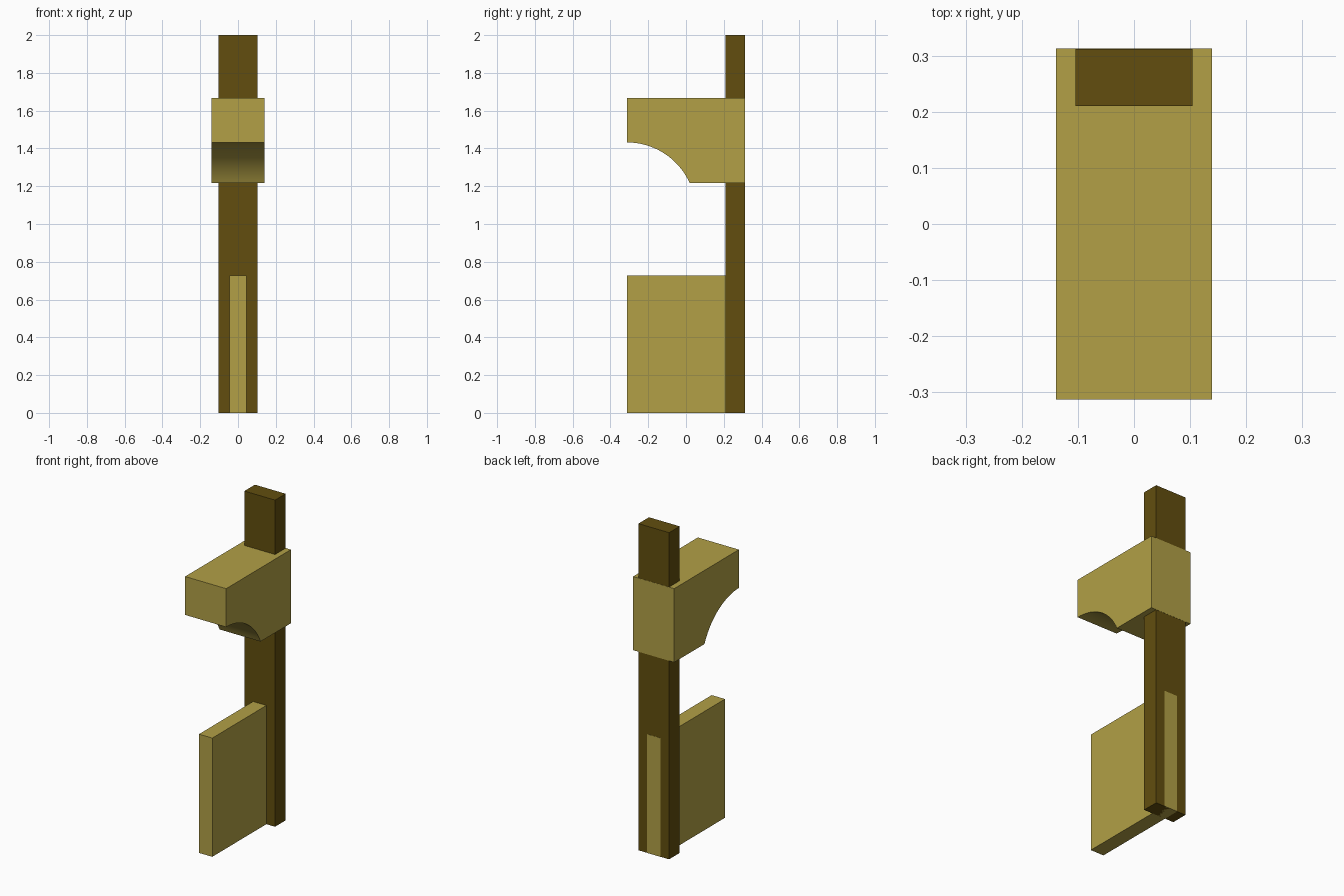
import bpy, bmesh, math

if "Cube" in bpy.data.objects:
    bpy.data.objects.remove(bpy.data.objects["Cube"])


def material(name, rgb):
    m = bpy.data.materials.new(name)
    m.diffuse_color = (*rgb, 1)
    m.use_nodes = True
    m.node_tree.nodes["Principled BSDF"].inputs["Base Color"].default_value = m.diffuse_color
    return m


light_wood = material("light_wood", (0.445, 0.352, 0.061))
dark_wood = material("dark_wood", (0.122, 0.076, 0.0045))


def extrude_profile(name, profile, half_width, mat):
    """Extrude a closed (y, z) profile symmetrically along x."""
    bm = bmesh.new()
    face = bm.faces.new([bm.verts.new((-half_width, y, z)) for y, z in profile])
    new = bmesh.ops.extrude_face_region(bm, geom=[face])["geom"]
    bmesh.ops.translate(bm, vec=(2 * half_width, 0, 0),
                        verts=[v for v in new if isinstance(v, bmesh.types.BMVert)])
    bmesh.ops.recalc_face_normals(bm, faces=bm.faces)
    mesh = bpy.data.meshes.new(name)
    bm.to_mesh(mesh)
    bm.free()
    mesh.materials.append(mat)
    obj = bpy.data.objects.new(name, mesh)
    bpy.context.collection.objects.link(obj)
    return obj


def rectangle(y0, y1, z0, z1):
    return [(y0, z0), (y1, z0), (y1, z1), (y0, z1)]


FRONT, BACK = -0.313, 0.313

# Upright post, set a hair inside the back of the boards
extrude_profile("post", rectangle(0.21, BACK - 0.001, 0, 2), 0.104, dark_wood)

# Lower upright panel, running through the post
extrude_profile("lower_panel", rectangle(FRONT, BACK, 0, 0.727), 0.045, light_wood)

# Upper bracket with a concave arc under its front
TOP, BOTTOM, ARC_TOP, ARC_END = 1.667, 1.216, 1.432, 0.02
run, drop = ARC_END - FRONT, ARC_TOP - BOTTOM
radius = (run ** 2 + drop ** 2) / (2 * drop)
sweep = math.asin(run / radius)
steps = 20
arc = [(FRONT + radius * math.sin(sweep * i / steps),
        ARC_TOP - radius + radius * math.cos(sweep * i / steps))
       for i in range(steps + 1)]
bracket = extrude_profile("upper_bracket",
                          arc + [(BACK, BOTTOM), (BACK, TOP), (FRONT, TOP)],
                          0.139, light_wood)
bpy.context.view_layer.objects.active = bracket
bracket.select_set(True)
bpy.ops.object.shade_smooth_by_angle(angle=math.radians(30))
